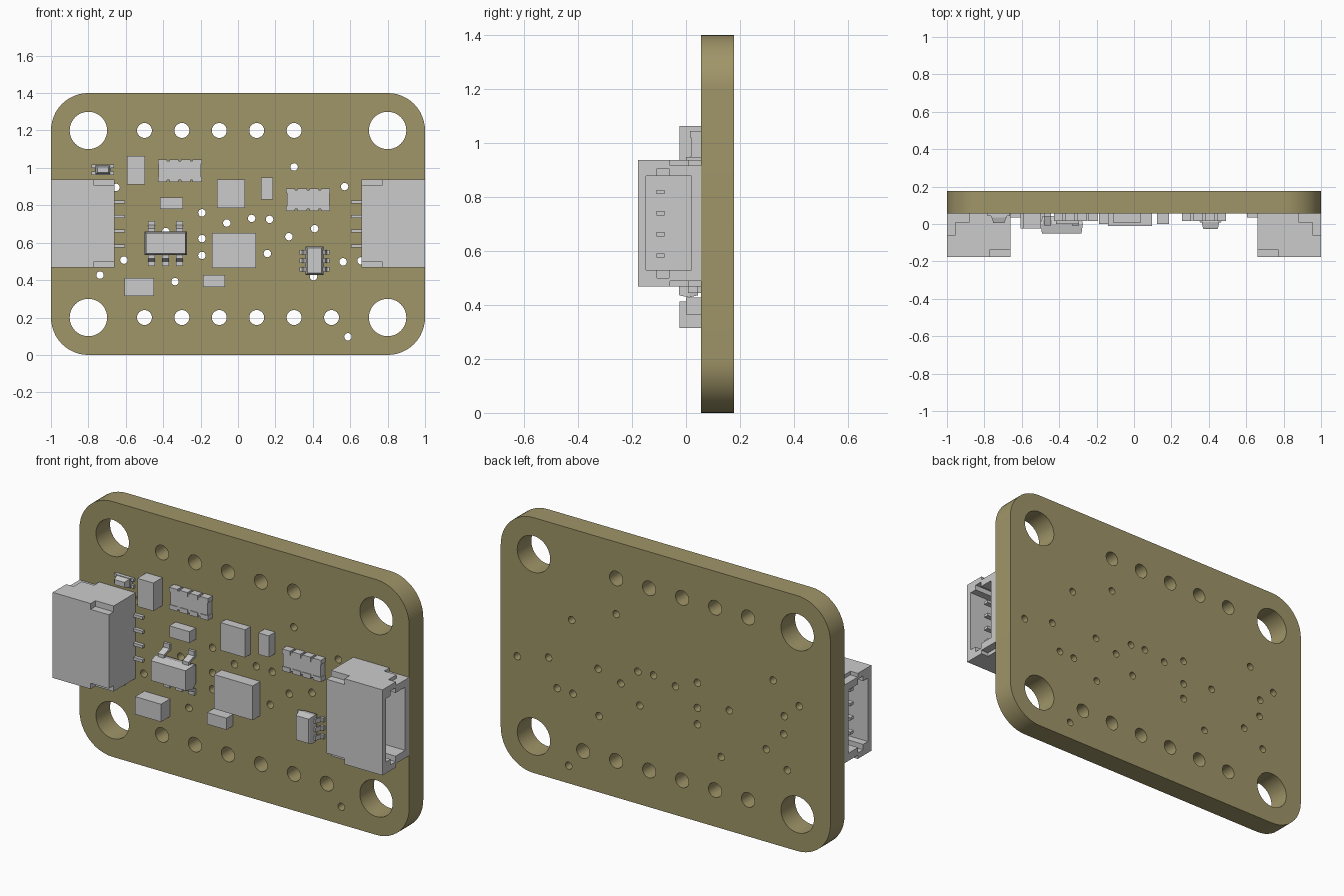
import bpy, bmesh
from math import sin, cos, pi

if "Cube" in bpy.data.objects:
    bpy.data.objects.remove(bpy.data.objects["Cube"])

FACE = 0.055      # front surface of the board
BACK = 0.177


def mesh_object(name, verts, faces):
    me = bpy.data.meshes.new(name)
    me.from_pydata(verts, [], faces)
    bm = bmesh.new()
    bm.from_mesh(me)
    bmesh.ops.recalc_face_normals(bm, faces=bm.faces)
    bm.to_mesh(me)
    bm.free()
    ob = bpy.data.objects.new(name, me)
    bpy.context.collection.objects.link(ob)
    return ob


def loft(name, rings):
    """Skin equal-length closed rings and cap both ends."""
    n = len(rings[0])
    verts = [p for r in rings for p in r]
    faces = [tuple(range(n)), tuple(range(len(verts) - n, len(verts)))]
    for k in range(len(rings) - 1):
        for i in range(n):
            j = (i + 1) % n
            faces.append((k * n + i, k * n + j, (k + 1) * n + j, (k + 1) * n + i))
    return mesh_object(name, verts, faces)


def chip(name, x0, x1, z0, z1, levels):
    """Rectangular body; levels are (y, inset) pairs from back to front."""
    return loft(name, [[(x0 + d, y, z0 + d), (x1 - d, y, z0 + d),
                        (x1 - d, y, z1 - d), (x0 + d, y, z1 - d)] for y, d in levels])


def box(name, x0, x1, y0, y1, z0, z1):
    return chip(name, min(x0, x1), max(x0, x1), min(z0, z1), max(z0, z1), [(y1, 0), (y0, 0)])


def gull_lead(name, x, z, dx, dz, length, width, top):
    """Bent lead leaving a chip edge at (x, z) in direction (dx, dz)."""
    t, L = 0.014, length
    prof = [(-.012, top - t), (.35 * L, top - t), (.62 * L, FACE - t), (L, FACE - t),
            (L, FACE), (.45 * L, FACE), (.22 * L, top), (-.012, top)]
    loft(name, [[(x + u * dx + s * dz, y, z + u * dz + s * dx) for u, y in prof]
                for s in (-width / 2, width / 2)])


# Circuit board: rounded outline with round holes, filled and extruded
def circle(x, z, r, n):
    return [(x + r * cos(2 * pi * i / n), z + r * sin(2 * pi * i / n)) for i in range(n)]


outline = []
for k, (cx, cz) in enumerate([(.8, 1.2), (-.8, 1.2), (-.8, .2), (.8, .2)]):
    outline += [(cx + .2 * cos((k + i / 12) * pi / 2), cz + .2 * sin((k + i / 12) * pi / 2))
                for i in range(13)]
loops = [outline]
loops += [circle(sx * .8, z, .1, 40) for sx in (-1, 1) for z in (.2, 1.2)]
loops += [circle(-.5 + .2 * i, 1.2, .04, 24) for i in range(5)]
loops += [circle(-.5 + .2 * i, .2, .04, 24) for i in range(6)]
vias = [(.30, 1.005), (.57, .90), (-.652, .896), (-.193, .76), (-.06, .705), (.073, .73),
        (.169, .725), (.41, .675), (.272, .632), (-.193, .622), (-.193, .532), (.157, .542),
        (-.61, .507), (-.738, .427), (-.337, .392), (.562, .498), (.658, .503), (.404, .418),
        (-.386, .66), (.588, .097), (.90, .613), (.71, .657), (-.81, .797), (-.72, .718),
        (-.716, .618)]
loops += [circle(x, z, .02, 16) for x, z in vias]

cu = bpy.data.curves.new("circuit_board", 'CURVE')
cu.dimensions = '2D'
cu.fill_mode = 'BOTH'
cu.extrude = (BACK - FACE) / 2
for pts in loops:
    sp = cu.splines.new('POLY')
    sp.points.add(len(pts) - 1)
    for p, (x, z) in zip(sp.points, pts):
        p.co = (x, z, 0, 1)
    sp.use_cyclic_u = True
board = bpy.data.objects.new("circuit_board", cu)
board.location.y = (BACK + FACE) / 2
board.rotation_euler.x = pi / 2
bpy.context.collection.objects.link(board)
bpy.context.view_layer.objects.active = board
board.select_set(True)
bpy.ops.object.convert(target='MESH')
board = bpy.context.object
bm = bmesh.new()
bm.from_mesh(board.data)
bmesh.ops.remove_doubles(bm, verts=bm.verts, dist=1e-4)
bmesh.ops.recalc_face_normals(bm, faces=bm.faces)
bm.to_mesh(board.data)
bm.free()
bpy.ops.object.shade_smooth_by_angle(angle=pi / 6)
mat = bpy.data.materials.new("board_olive")
mat.diffuse_color = (0.35, 0.30, 0.14, 1)
mat.use_nodes = True
mat.node_tree.nodes["Principled BSDF"].inputs["Base Color"].default_value = mat.diffuse_color
board.data.materials.clear()
board.data.materials.append(mat)


# Side-entry connectors, mirrored left and right
def carve(ob, cuts):
    for c in cuts:
        cutter = box("cutter", *c)
        cutter.hide_render = True
        mod = ob.modifiers.new("cut", 'BOOLEAN')
        mod.operation = 'DIFFERENCE'
        mod.solver = 'EXACT'
        mod.object = cutter
        bpy.context.view_layer.objects.active = ob
        bpy.ops.object.modifier_apply(modifier=mod.name)
        bpy.data.objects.remove(cutter)


for side, s in (("left", -1), ("right", 1)):
    shell = box(side + "_connector_shell", s * .66, s, -.177, FACE, .468, .937)
    cuts = [(s * .74, s * 1.1, -.148, .02, .53, .877),       # socket
            (s * .80, s * 1.1, -.107, -.063, .50, .905)]     # keyways
    corner = [(.955, 1.1, -.06, .1), (.88, 1.1, .01, .1), (.6, .77, -.3, -.135)]
    for i, (a, b, y0, y1) in enumerate(corner):
        d = .905 if i == 2 else .917
        cuts += [(s * a, s * b, y0, y1, d, 1.1), (s * a, s * b, y0, y1, .3, 1.405 - d)]
    carve(shell, cuts)
    for i in range(4):
        z = .583 + .0785 * i
        box(f"{side}_contact_{i}", s * .73, s * .94, -.11, -.08, z - .008, z + .008)
        box(f"{side}_solder_tail_{i}", s * .605, s * .67, .036, FACE, z - .008, z + .008)

# Plain block components: x0, x1, z0, z1, front y
blocks = {
    "tall_capacitor": (-.594, -.497, .91, 1.064, -.024),
    "upper_resistor": (-.417, -.294, .78, .842, .0),
    "small_sensor": (-.112, .037, .786, .938, .008),
    "centre_capacitor": (.123, .187, .83, .948, .0),
    "large_sensor": (-.139, .096, .465, .653, -.01),
    "lower_capacitor": (-.607, -.45, .315, .412, -.024),
    "lower_resistor": (-.187, -.07, .364, .428, .0),
}
for name, (x0, x1, z0, z1, y) in blocks.items():
    box(name, x0, x1, y, FACE, z0, z1)

# Resistor arrays: slab with four wrap-around terminals
for name, x0, z0 in (("left_resistor_array", -.428, .925), ("right_resistor_array", .257, .77)):
    box(name + "_body", x0 + .004, x0 + .231, .019, FACE, z0 + .009, z0 + .111)
    for i in range(4):
        x = x0 + .062 * i
        for z in (z0, z0 + .095):
            box(f"{name}_terminal_{i}", x, x + .049, .015, FACE, z, z + .025)

# Indicator light: terminals, base and tapered lens
box("indicator_base", -.765, -.68, .035, FACE, .963, 1.017)
chip("indicator_lens", -.762, -.683, .966, 1.014, [(.036, 0), (.005, .01)])
for x0 in (-.782, -.695):
    for z in (.963, 1.0):
        box("indicator_terminal", x0, x0 + .032, .042, FACE, z, z + .017)

# Five-lead regulator
chip("regulator_body", -.5, -.273, .533, .66,
     [(.042, .012), (.0, 0), (-.043, .007), (-.052, .009)])
for x, z, d in ((-.463, .655, 1), (-.313, .655, 1),
                (-.463, .538, -1), (-.388, .538, -1), (-.313, .538, -1)):
    gull_lead("regulator_lead", x, z, 0, d, .062, .037, .007)

# Six-lead transistor pair
chip("transistor_body", .362, .456, .428, .58,
     [(.044, .008), (.012, 0), (-.018, .006), (-.026, .009)])
for z in (.457, .503, .55):
    for x, d in ((.365, -1), (.453, 1)):
        gull_lead("transistor_lead", x, z, d, 0, .035, .024, .022)
